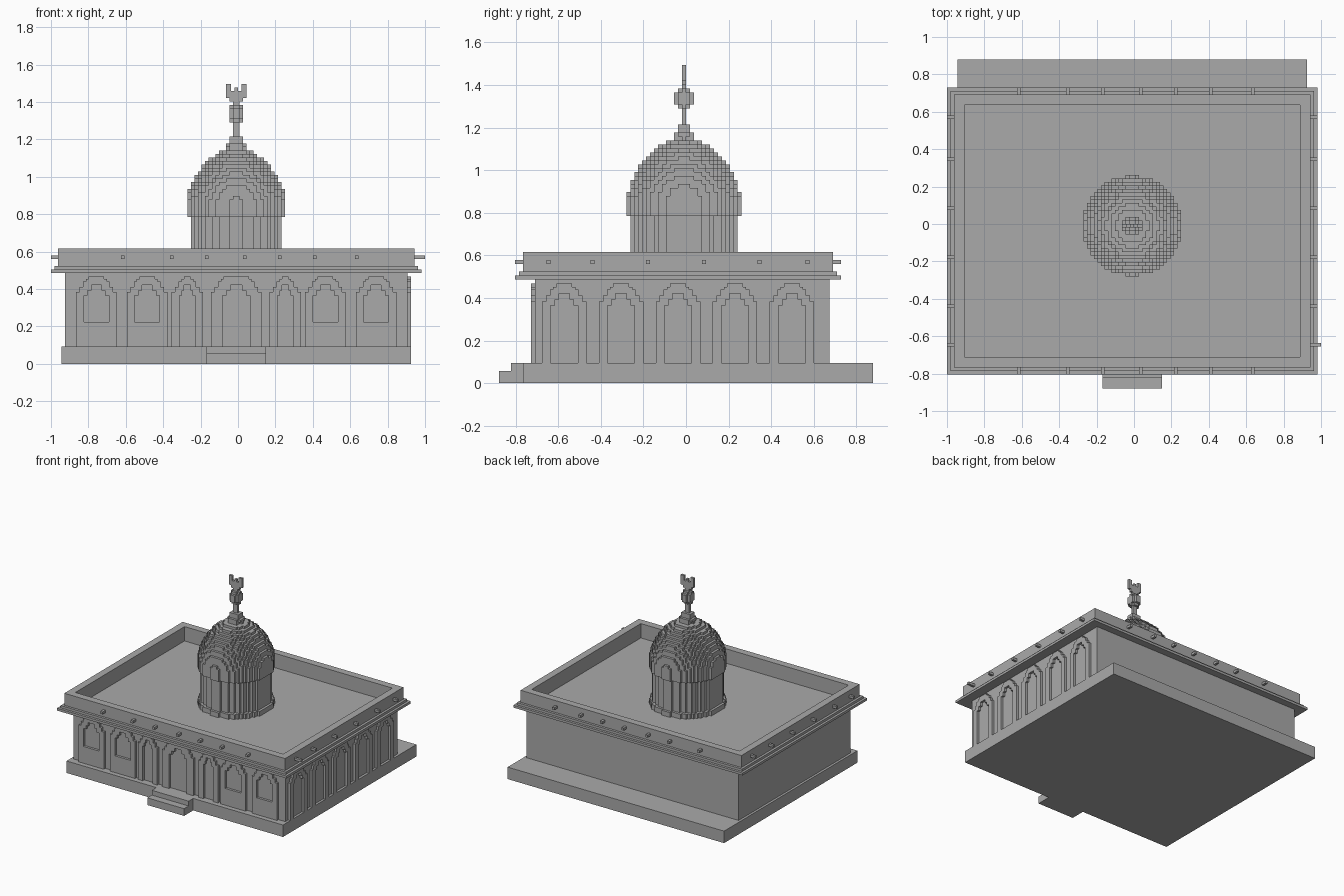
import bpy, bmesh, math

cube = bpy.data.objects.get("Cube")
if cube:
    bpy.data.objects.remove(cube, do_unlink=True)

V = 2 / 107                     # size of one building block
CX, CY = 53, 46.5               # dome axis in block units

stone = bpy.data.materials.new("grey_stone")
stone.use_nodes = True
GREY = (0.4, 0.4, 0.4, 1)
stone.diffuse_color = GREY
stone.node_tree.nodes["Principled BSDF"].inputs["Base Color"].default_value = GREY


def pos(i, j, k):
    return (-1 + i * V, (j - 47) * V, k * V)


def prism(bm, ring, shift):
    """Extrude a closed loop of block coordinates by a block offset."""
    a = [bm.verts.new(pos(*p)) for p in ring]
    b = [bm.verts.new(pos(*(c + s for c, s in zip(p, shift)))) for p in ring]
    bm.faces.new(a)
    bm.faces.new(b[::-1])
    for n in range(len(a)):
        m = (n + 1) % len(a)
        bm.faces.new((a[m], a[n], b[n], b[m]))


def box(bm, x0, x1, y0, y1, z0, z1):
    prism(bm, [(x0, y0, z0), (x1, y0, z0), (x1, y1, z0), (x0, y1, z0)], (0, 0, z1 - z0))


def border(bm, x0, x1, y0, y1, z0, z1, t):
    box(bm, x0, x1, y0, y0 + t, z0, z1)
    box(bm, x0, x1, y1 - t, y1, z0, z1)
    box(bm, x0, x0 + t, y0 + t, y1 - t, z0, z1)
    box(bm, x1 - t, x1, y0 + t, y1 - t, z0, z1)


def disc(bm, r, z0, z1):
    """Blocky round slab whose outline follows the block grid."""
    half = []
    for n in range(-15, 16):
        if abs(n) < r:
            half.append((n, max(1, round(math.sqrt(r * r - n * n)))))
    ring = []
    for n, w in half:
        ring += [(CX + w, CY + n - 0.5, z0), (CX + w, CY + n + 0.5, z0)]
    for n, w in half[::-1]:
        ring += [(CX - w, CY + n + 0.5, z0), (CX - w, CY + n - 0.5, z0)]
    clean = [p for n, p in enumerate(ring) if p != ring[n - 1]]
    prism(bm, clean, (0, 0, z1 - z0))


def finish(name, bm):
    bmesh.ops.recalc_face_normals(bm, faces=bm.faces)
    mesh = bpy.data.meshes.new(name)
    bm.to_mesh(mesh)
    bm.free()
    mesh.materials.append(stone)
    obj = bpy.data.objects.new(name, mesh)
    bpy.context.scene.collection.objects.link(obj)
    return obj


def boxes(name, *dims):
    bm = bmesh.new()
    for d in dims:
        box(bm, *d)
    return finish(name, bm)


# Plinth, entrance steps and main hall
boxes("plinth", (3, 103, 6, 94, 0, 5))
boxes("entrance_steps", (44.5, 61.5, 0, 3, 0, 3), (44.5, 61.5, 3, 6, 0, 3),
      (44.5, 61.5, 3, 6, 3, 5))
boxes("hall", (4, 102, 9, 83, 5, 26))

# Cornice, roof and parapet
boxes("cornice_and_roof", (0, 106, 4, 86, 26, 27))
bm = bmesh.new()
border(bm, 1, 105, 5, 85, 27, 28, 4)
border(bm, 2, 104, 6, 84, 28, 33, 3)
finish("parapet", bm)

# Short spouts around the parapet
bm = bmesh.new()
for i in (20, 34, 44, 55, 65, 75, 87):
    box(bm, i, i + 1, 4, 6, 30, 31)
    box(bm, i, i + 1, 84, 86, 30, 31)
for j in (12, 23, 37, 51, 65, 77):
    box(bm, 0, 2, j, j + 1, 30, 31)
    box(bm, 104, 107 if j == 12 else 106, j, j + 1, 30, 31)
finish("roof_spouts", bm)


# Stepped arch frames in shallow relief
def stepped(half, tops):
    """Right-hand outline from the ground up to the crown."""
    pts = [(half, 5)]
    w = half
    for drop, z in tops:
        pts += [(w, z), (half - drop, z)]
        w = half - drop
    return pts


def arch(bm, centre, outer, inner, place, shift, sill=0):
    out = stepped(outer, [(1, 20.5), (2, 22), (2.8, 23.5), (3.6, 24.2)])
    out.append((out[-1][0], 25))
    inn = stepped(inner, [(inner * 0.3, 19.5), (inner * 0.6, 21)])
    inn.append((inn[-1][0], 22.5))
    loop = out + [(-u, z) for u, z in out[::-1]]
    loop += [(-u, z) for u, z in inn] + inn[::-1]
    prism(bm, [place(centre + u, z) for u, z in loop], shift)
    if sill:
        base = [(-inner, 5), (inner, 5), (inner, sill), (-inner, sill)]
        prism(bm, [place(centre + u, z) for u, z in base], shift)


bm = bmesh.new()
front = lambda u, z: (u, 9, z)
arch(bm, CX, 7.2, 4, front, (0, -1, 0))
for side in (-1, 1):
    arch(bm, CX + side * 14, 4.5, 2.2, front, (0, -1, 0))
    arch(bm, CX + side * 25.5, 5.8, 3.6, front, (0, -1, 0), 12)
    arch(bm, CX + side * 40, 5.8, 3.6, front, (0, -1, 0), 12)
finish("front_arches", bm)

bm = bmesh.new()
for n in range(-2, 3):
    arch(bm, 45 + n * 14.3, 5.6, 3.4, lambda u, z: (102, u, z), (1, 0, 0))
finish("side_arches", bm)

# Drum and stepped dome
bm = bmesh.new()
disc(bm, 14.2, 27, 29)
disc(bm, 13.2, 29, 42)
finish("drum", bm)

bm = bmesh.new()
for k in range(42, 62):
    t = max(0, (k + 0.5 - 46) / 16)
    disc(bm, 14.2 * (1 - t ** 1.7) ** 0.57, k, k + 1)
disc(bm, 3, 62, 63)
disc(bm, 2, 63, 65)
finish("dome", bm)

# Finial: pole, ball and crescent
boxes("finial_pole", (52, 54, 46, 47, 65, 76))
bm = bmesh.new()
for r, z0, z1 in ((1.6, 69, 70), (2.4, 70, 73), (1.6, 73, 74)):
    disc(bm, r, z0, z1)
finish("finial_ball", bm)
boxes("finial_crescent", (51, 55, 46, 47, 75, 76), (50, 56, 46, 47, 76, 78),
      (50, 51.5, 46, 47, 78, 80), (54.5, 56, 46, 47, 78, 80),
      (52.5, 53.5, 46, 47, 78, 79))
